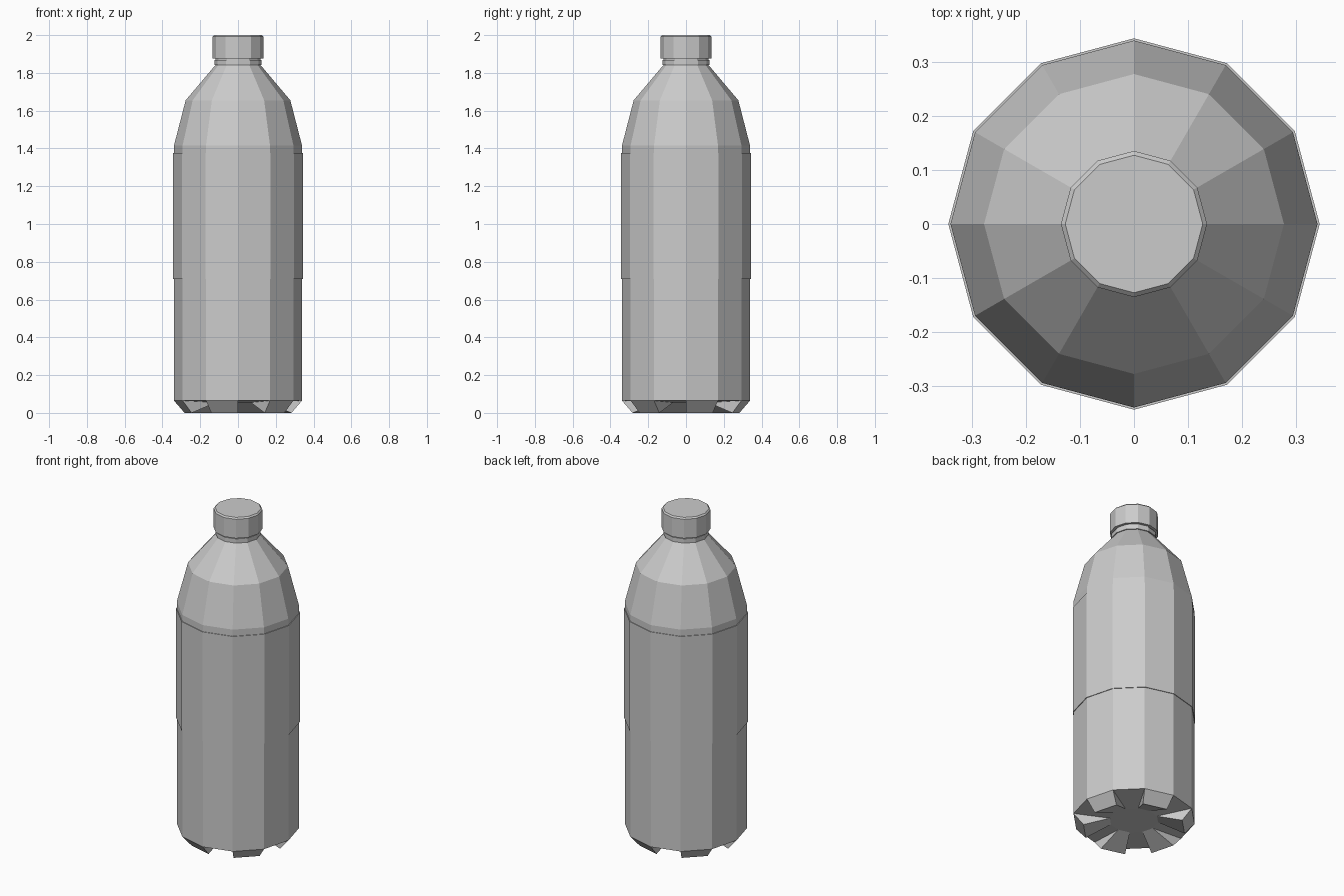
import bpy, bmesh
from math import cos, sin, pi

if "Cube" in bpy.data.objects:
    bpy.data.objects.remove(bpy.data.objects["Cube"])

SIDES = 12


def ring(bm, r, z):
    return [bm.verts.new((r * cos(2 * pi * i / SIDES), r * sin(2 * pi * i / SIDES), z))
            for i in range(SIDES)]


def bridge(bm, a, b):
    for i in range(SIDES):
        j = (i + 1) % SIDES
        bm.faces.new((a[i], a[j], b[j], b[i]))


def finish(bm, name):
    bmesh.ops.recalc_face_normals(bm, faces=bm.faces)
    mesh = bpy.data.meshes.new(name)
    bm.to_mesh(mesh)
    bm.free()
    obj = bpy.data.objects.new(name, mesh)
    bpy.context.collection.objects.link(obj)
    return obj


def lathe(bm, profile):
    rings = [ring(bm, r, z) for r, z in profile]
    for a, b in zip(rings, rings[1:]):
        bridge(bm, a, b)
    return rings


# Bottle: straight wall, two-step shoulder, neck
bm = bmesh.new()
rings = lathe(bm, [(0.339, 0.065), (0.339, 1.415), (0.277, 1.655),
                   (0.119, 1.842), (0.119, 1.89)])
bm.faces.new(rings[-1])

# Base: six wedge feet alternating with six grooves around a raised centre
outer = rings[0]
foot = ring(bm, 0.283, 0.0)
inner = ring(bm, 0.135, 0.055)
for i in range(SIDES):
    j = (i + 1) % SIDES
    if i % 2 == 0:
        bm.faces.new((outer[i], outer[j], foot[j], foot[i]))
        bm.faces.new((foot[i], foot[j], inner[j], inner[i]))
    else:
        bm.faces.new((outer[i], outer[j], inner[j], inner[i]))
    bm.faces.new((outer[i], foot[i], inner[i]))
bm.faces.new(inner)
bottle = finish(bm, "bottle")
# keep both kinds of foot wall facing out of the foot

# Label sleeve
bm = bmesh.new()
r = lathe(bm, [(0.336, 0.71), (0.343, 0.71), (0.343, 1.375), (0.336, 1.375)])
bridge(bm, r[-1], r[0])
finish(bm, "label")

# Neck collar
bm = bmesh.new()
r = lathe(bm, [(0.115, 1.842), (0.125, 1.842), (0.125, 1.868), (0.115, 1.868)])
bridge(bm, r[-1], r[0])
finish(bm, "neck_collar")

# Screw cap with chamfered top
bm = bmesh.new()
r = lathe(bm, [(0.135, 1.876), (0.135, 1.992), (0.127, 2.0)])
bm.faces.new(r[0])
bm.faces.new(r[-1])
finish(bm, "cap")
